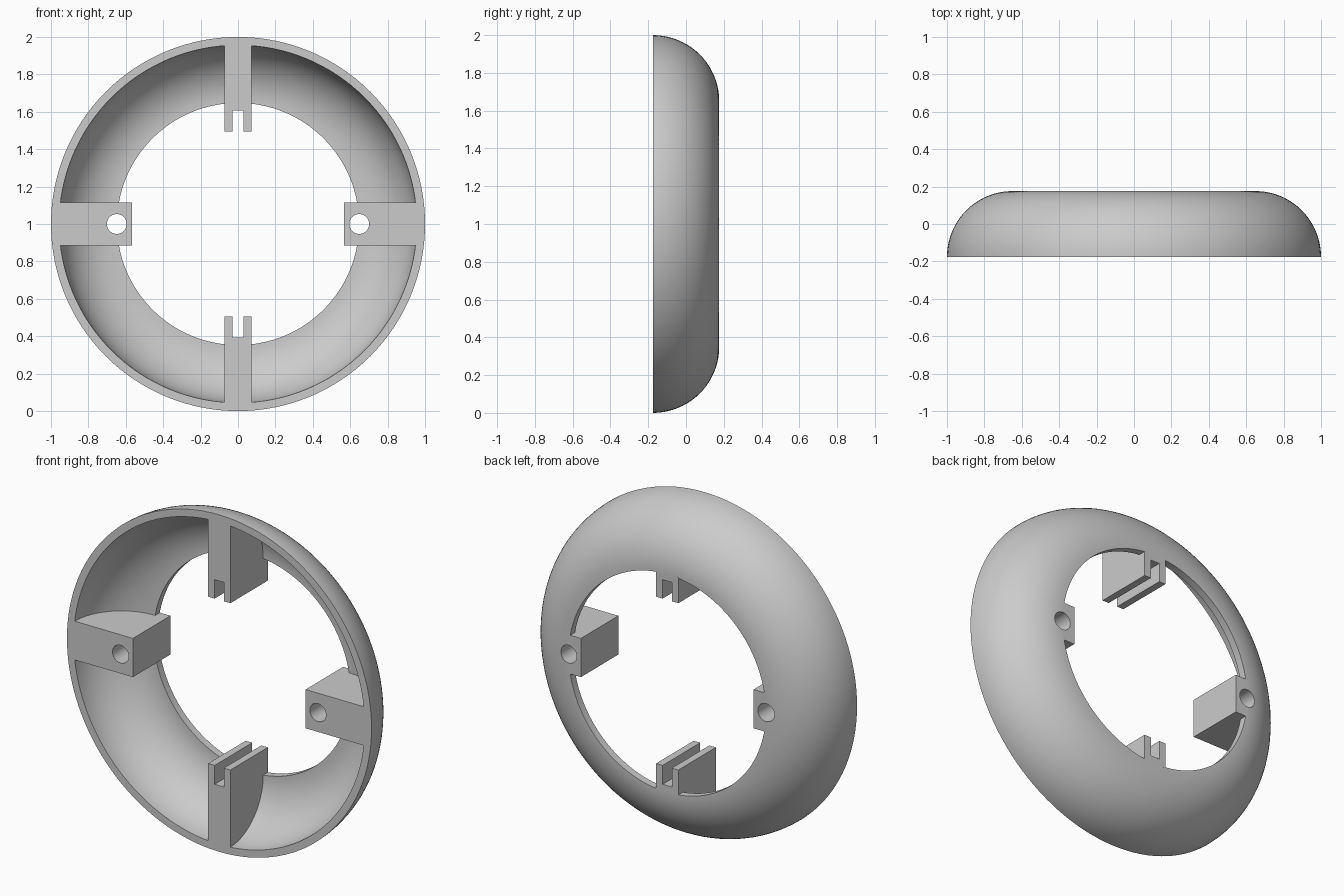
import bpy, bmesh, math
from mathutils import Matrix, Vector

cube = bpy.data.objects.get("Cube")
if cube:
    bpy.data.objects.remove(cube, do_unlink=True)

HALF = 0.176      # half depth of the ring
BORE = 0.647      # radius of the central opening
CENTRE = 0.65     # radius at which the rounded wall is centred
UP = Matrix.Translation((0, 0, 1))

grey = bpy.data.materials.new("plain grey")
grey.use_nodes = True
colour = (0.6, 0.6, 0.6, 1)
grey.diffuse_color = colour
grey.node_tree.nodes["Principled BSDF"].inputs["Base Color"].default_value = colour


def arc(radius, steps=20):
    """Quarter round from the front rim to the back, as (radius, y) points."""
    angles = [math.pi / 2 * i / steps for i in range(steps + 1)]
    return [(CENTRE + radius * math.cos(a), -HALF + (radius + 0.002) * math.sin(a)) for a in angles]


def finish(bm, name, matrix):
    bmesh.ops.remove_doubles(bm, verts=bm.verts, dist=1e-5)
    bmesh.ops.recalc_face_normals(bm, faces=bm.faces)
    bm.transform(matrix)
    mesh = bpy.data.meshes.new(name)
    bm.to_mesh(mesh)
    bm.free()
    mesh.materials.append(grey)
    obj = bpy.data.objects.new(name, mesh)
    bpy.context.collection.objects.link(obj)
    return obj


def prism(name, points, half_width, matrix):
    """Extrude an x-y outline symmetrically along z."""
    bm = bmesh.new()
    face = bm.faces.new([bm.verts.new((x, y, -half_width)) for x, y in points])
    out = bmesh.ops.extrude_face_region(bm, geom=[face])
    moved = [v for v in out["geom"] if isinstance(v, bmesh.types.BMVert)]
    bmesh.ops.translate(bm, verts=moved, vec=(0, 0, 2 * half_width))
    return finish(bm, name, matrix)


def combine(target, tool, operation):
    mod = target.modifiers.new(operation.lower(), "BOOLEAN")
    mod.operation = operation
    mod.solver = "EXACT"
    mod.object = tool
    bpy.context.view_layer.objects.active = target
    bpy.ops.object.modifier_apply(modifier=mod.name)
    bpy.data.objects.remove(tool, do_unlink=True)


# Hollow rounded ring, revolved about the y axis
outline = arc(0.35) + [(BORE, HALF)] + [(BORE, HALF - 0.044)] + arc(0.306)[::-1]
bm = bmesh.new()
verts = [bm.verts.new((r, y, 0)) for r, y in outline]
edges = [bm.edges.new((a, b)) for a, b in zip(verts, verts[1:] + verts[:1])]
bmesh.ops.spin(bm, geom=verts + edges, cent=(0, 0, 0), axis=(0, 1, 0),
               angle=math.tau, steps=128, use_duplicate=False)
ring = finish(bm, "ring_housing", UP)

# Four brackets: wide ones with screw holes at the sides, slotted ones above and below
for quarter in range(4):
    turn = UP @ Matrix.Rotation(quarter * math.pi / 2, 4, "Y")
    slotted = quarter % 2 == 1
    inner, half_width = (0.495, 0.073) if slotted else (0.567, 0.115)
    points = [(inner, -HALF)] + arc(0.33) + [(BORE + 0.001, HALF - 0.022),
                                             (BORE + 0.001, HALF), (inner, HALF)]
    combine(ring, prism("bracket", points, half_width, turn), "UNION")
    if slotted:
        box = [(0.4, -0.3), (0.607, -0.3), (0.607, 0.3), (0.4, 0.3)]
        cutter = prism("slot_cutter", box, 0.03, turn)
    else:
        bm = bmesh.new()
        bmesh.ops.create_cone(bm, cap_ends=True, segments=40, radius1=0.053, radius2=0.053, depth=1)
        bm.transform(Matrix.Translation(Vector((0.648, 0, 0))) @ Matrix.Rotation(math.pi / 2, 4, "X"))
        cutter = finish(bm, "screw_hole_cutter", turn)
    cutter.hide_render = True
    combine(ring, cutter, "DIFFERENCE")

# Smooth the curved walls, keep the edges crisp
bpy.ops.object.select_all(action="DESELECT")
ring.select_set(True)
bpy.context.view_layer.objects.active = ring
bpy.ops.object.shade_smooth_by_angle(angle=math.radians(30))
